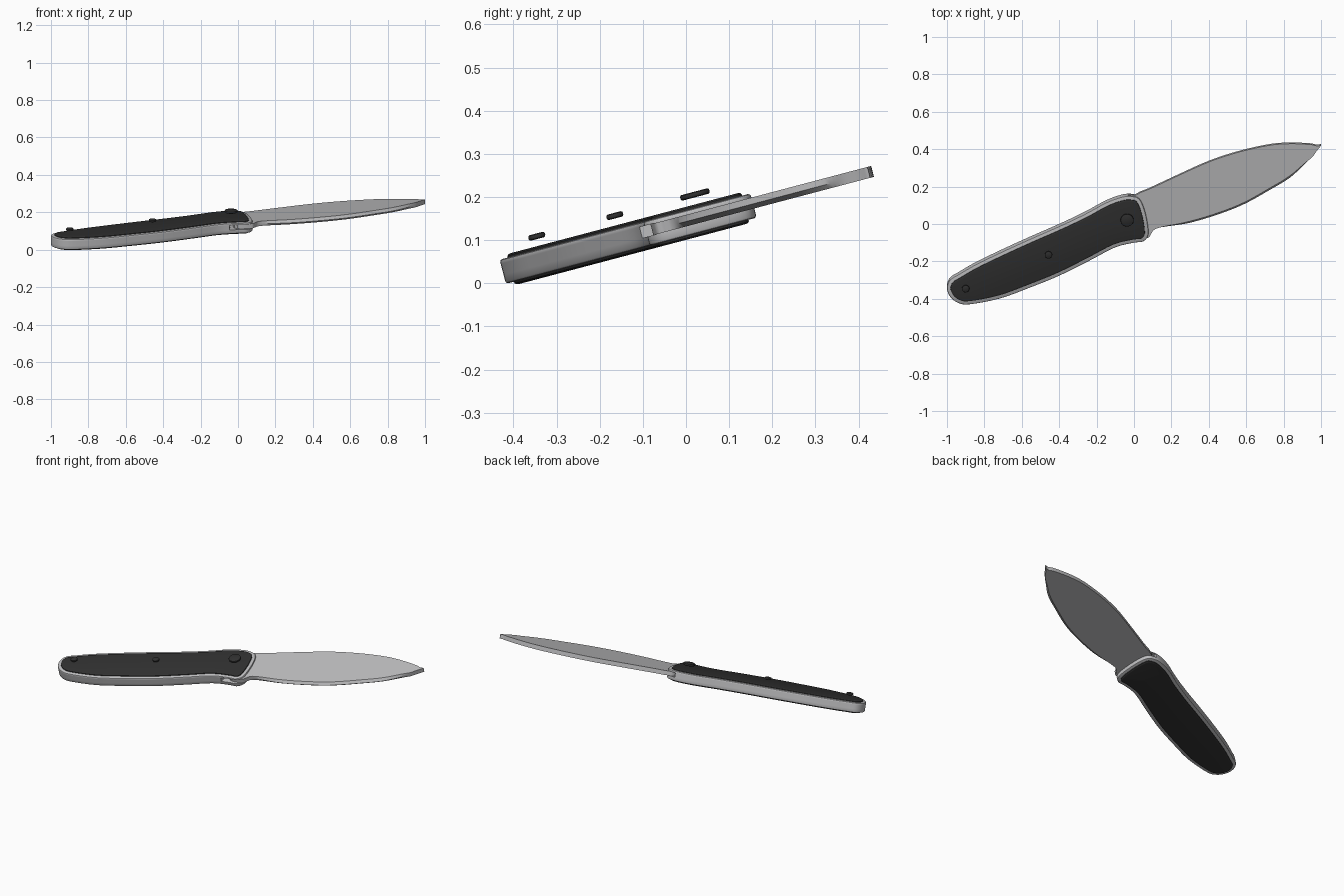
import bpy, bmesh, math
from mathutils import Matrix, Vector

if "Cube" in bpy.data.objects:
    bpy.data.objects.remove(bpy.data.objects["Cube"])

TILT = math.radians(14.8)
POSE = Matrix.Translation((0, 0, 0.139)) @ Matrix.Rotation(TILT, 4, 'X')


def material(name, rgb):
    m = bpy.data.materials.new(name)
    m.diffuse_color = (*rgb, 1)
    m.use_nodes = True
    m.node_tree.nodes["Principled BSDF"].inputs["Base Color"].default_value = m.diffuse_color
    return m


steel = material("steel grey", (0.51, 0.51, 0.52))
black = material("matte black", (0.03, 0.03, 0.03))


def smooth_loop(pts, steps=4):
    """Closed Catmull-Rom curve, stretched into the tilted plane."""
    pts = [Vector((x, y / math.cos(TILT))) for x, y in pts]
    n, out = len(pts), []
    for i in range(n):
        a, b, c, d = (pts[(i + k) % n] for k in (-1, 0, 1, 2))
        for s in range(steps):
            t = s / steps
            out.append(0.5 * (2 * b + (c - a) * t + (2 * a - 5 * b + 4 * c - d) * t * t
                              + (3 * b - a - 3 * c + d) * t ** 3))
    return out


def inset(loop, dist, weight=None):
    """Move a clockwise loop inward."""
    out, n = [], len(loop)
    for i, p in enumerate(loop):
        t = (loop[(i + 1) % n] - loop[i - 1]).normalized()
        w = weight(i) if weight else 1
        out.append(p + Vector((t.y, -t.x)) * dist * w)
    return out


def loft(name, loop, layers, mat, weight=None):
    """Stack inset copies of a loop at given heights and cap the ends."""
    bm = bmesh.new()
    rings = [[bm.verts.new((p.x, p.y, h)) for p in inset(loop, d, weight)]
             for d, h in layers]
    n = len(loop)
    for lo, hi in zip(rings, rings[1:]):
        for i in range(n):
            j = (i + 1) % n
            bm.faces.new((lo[i], lo[j], hi[j], hi[i]))
    bm.faces.new(rings[0])
    bm.faces.new(rings[-1][::-1])
    bmesh.ops.recalc_face_normals(bm, faces=bm.faces)
    bm.transform(POSE)
    me = bpy.data.meshes.new(name)
    bm.to_mesh(me)
    bm.free()
    me.materials.append(mat)
    ob = bpy.data.objects.new(name, me)
    bpy.context.collection.objects.link(ob)
    bpy.ops.object.select_all(action='DESELECT')
    ob.select_set(True)
    bpy.context.view_layer.objects.active = ob
    bpy.ops.object.shade_smooth_by_angle(angle=math.radians(35))
    return ob


# Handle outline, clockwise from the butt
handle = inset(smooth_loop([
    (-1.006, -0.34), (-0.99, -0.29), (-0.94, -0.257), (-0.85, -0.205), (-0.716, -0.14),
    (-0.556, -0.067), (-0.396, 0.003), (-0.262, 0.067), (-0.155, 0.125), (-0.075, 0.155),
    (-0.02, 0.162), (0.03, 0.147), (0.06, 0.09), (0.08, 0.0), (0.08, -0.06),
    (0.05, -0.093), (0.0, -0.1), (-0.1, -0.125), (-0.235, -0.195), (-0.396, -0.275),
    (-0.556, -0.34), (-0.716, -0.398), (-0.877, -0.429), (-0.94, -0.422), (-0.985, -0.39)]),
    0.006)

# Two liners with a blade slot between them, filled by a core behind the pivot
loft("upper_liner", handle, [(0, 0.019), (0, 0.023), (0.002, 0.027), (0.006, 0.029)], steel)
loft("lower_liner", handle, [(0.006, -0.029), (0.002, -0.027), (0, -0.023), (0, -0.007)], steel)
core = [p for p in handle if p.x < -0.03]
loft("handle_core", core, [(0, -0.007), (0, 0.019)], steel)

# Grip scales on both sides
for name, s in (("upper_scale", 1), ("lower_scale", -1)):
    loft(name, handle, [(0.019, s * 0.027), (0.02, s * 0.033), (0.023, s * 0.036),
                        (0.028, s * 0.037)], black)

# Blade: spine first, then the tip, then the cutting edge back to the tang
spine = [(-0.02, 0.12), (0.02, 0.165), (0.085, 0.193), (0.246, 0.268), (0.406, 0.339),
         (0.567, 0.391), (0.727, 0.426), (0.834, 0.434), (0.94, 0.43), (0.978, 0.422)]
edge = [(1.0, 0.425), (0.982, 0.402), (0.952, 0.361), (0.914, 0.323), (0.834, 0.249),
        (0.727, 0.184), (0.594, 0.11), (0.46, 0.056), (0.3, 0.008), (0.166, -0.013),
        (0.11, -0.025), (0.09, -0.05), (0.07, -0.07), (-0.02, -0.06)]
first, last = (len(spine) + 2) * 4, (len(spine) + 10) * 4


def edge_weight(i):
    return max(0, min(1, (i - first) / 8, (last - i) / 8))


loft("blade", smooth_loop(spine + edge),
     [(0.012, -0.007), (0, 0.004), (0.012, 0.019)], steel, edge_weight)

# Rivet discs set just above the upper scale
for name, x, y, r in (("pivot_rivet", -0.037, 0.037, 0.035),
                      ("middle_rivet", -0.457, -0.155, 0.02),
                      ("butt_rivet", -0.9, -0.342, 0.02)):
    disc = [Vector((x + r * math.cos(a), y + r * math.sin(a)))
            for a in (-math.tau * k / 32 for k in range(32))]
    loft(name, disc, [(0.004, 0.053), (0.001, 0.055), (0, 0.058), (0, 0.061),
                      (0.001, 0.064), (0.004, 0.066)], black)
